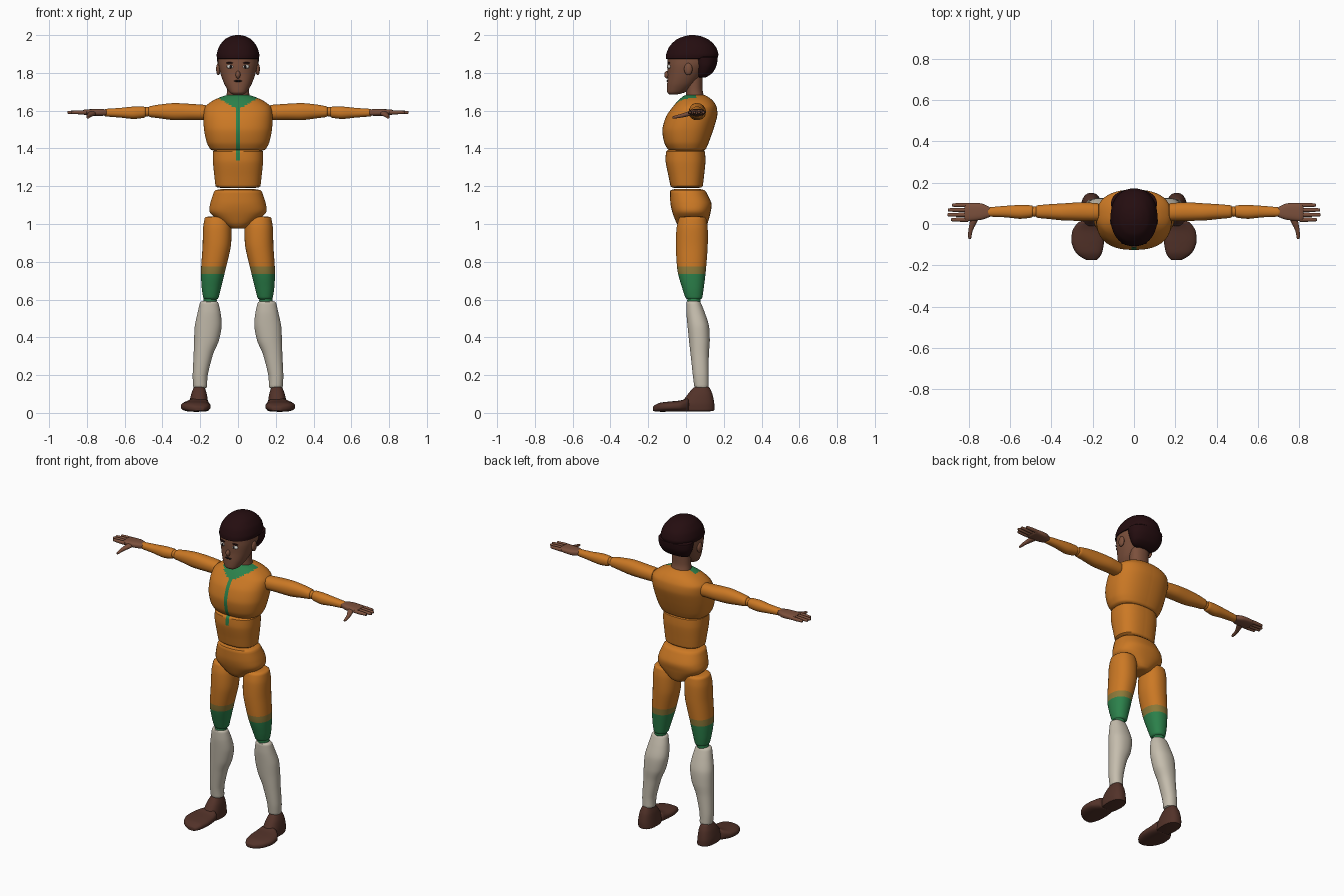
import bpy, bmesh, math
from mathutils import Vector

cube = bpy.data.objects.get("Cube")
if cube:
    bpy.data.objects.remove(cube, do_unlink=True)


def material(name, r, g, b):
    m = bpy.data.materials.new(name)
    m.use_nodes = True
    m.diffuse_color = (r, g, b, 1)
    bsdf = m.node_tree.nodes["Principled BSDF"]
    bsdf.inputs["Base Color"].default_value = (r, g, b, 1)
    bsdf.inputs["Roughness"].default_value = 0.8
    return m


ORANGE = material("orange cloth", 0.6, 0.19, 0.018)
GREEN = material("green cloth", 0.025, 0.22, 0.07)
BLEND = material("olive blend", 0.26, 0.19, 0.04)
STOCKING = material("stocking grey", 0.56, 0.51, 0.42)
SKIN = material("brown skin", 0.2, 0.08, 0.045)
HAIR = material("dark hair", 0.018, 0.004, 0.005)
SHOE = material("shoe brown", 0.085, 0.032, 0.022)
WHITE = material("eye white", 0.7, 0.68, 0.64)
DARK = material("dark detail", 0.01, 0.006, 0.006)


def finish(name, bm, mats, rule=None):
    bmesh.ops.recalc_face_normals(bm, faces=bm.faces)
    if rule:
        for f in bm.faces:
            f.material_index = rule(f.calc_center_median())
    me = bpy.data.meshes.new(name)
    bm.to_mesh(me)
    bm.free()
    for m in mats:
        me.materials.append(m)
    ob = bpy.data.objects.new(name, me)
    bpy.context.collection.objects.link(ob)
    bpy.ops.object.select_all(action='DESELECT')
    bpy.context.view_layer.objects.active = ob
    ob.select_set(True)
    bpy.ops.object.shade_smooth_by_angle(angle=math.radians(40))
    return ob


def smooth_rows(rows, steps=8):
    """Spline through the section rows."""
    out = []
    for i in range(len(rows) - 1):
        p = [rows[max(0, min(len(rows) - 1, i + k))] for k in (-1, 0, 1, 2)]
        for s in range(steps):
            t = s / steps
            row = []
            for a, b, c, d in zip(*p):
                m0, m1 = 0.42 * (c - a), 0.42 * (d - b)
                row.append((2*t**3 - 3*t*t + 1) * b + (t**3 - 2*t*t + t) * m0
                           + (3*t*t - 2*t**3) * c + (t**3 - t*t) * m1)
            out.append(row)
    return out + [list(rows[-1])]


def loft(name, axis, rows, mats, side=1, power=2.2, caps=(0.012, 0.012),
         segs=32, cuts=(), rule=None):
    """Rows hold position, then low and high limits on the two other axes."""
    bm = bmesh.new()
    rings = []
    rows = smooth_rows(rows)
    for t, a0, a1, b0, b1 in rows:
        k = 1
        for end, r in zip((rows[0][0], rows[-1][0]), caps):
            d = abs(t - end)
            if d < r:
                k = min(k, 0.72 + 0.28 * math.sqrt(1 - (1 - d / r) ** 2))
        ring = []
        for i in range(segs):
            an = 2 * math.pi * (i + 0.5) / segs
            c, s = math.cos(an), math.sin(an)
            a = (a0 + a1) / 2 + k * (a1 - a0) / 2 * math.copysign(abs(c) ** (2 / power), c)
            b = (b0 + b1) / 2 + k * (b1 - b0) / 2 * math.copysign(abs(s) ** (2 / power), s)
            x, y, z = {'x': (t, a, b), 'y': (a, t, b), 'z': (a, b, t)}[axis]
            ring.append(bm.verts.new((x * side, y, z)))
        rings.append(ring)
    for lo, hi in zip(rings, rings[1:]):
        for i in range(segs):
            j = (i + 1) % segs
            bm.faces.new((lo[i], lo[j], hi[j], hi[i]))
    bm.faces.new(rings[0])
    bm.faces.new(rings[-1])
    for co, no in cuts:
        bmesh.ops.bisect_plane(bm, geom=bm.verts[:] + bm.edges[:] + bm.faces[:],
                               plane_co=Vector(co), plane_no=Vector(no))
    return finish(name, bm, mats, rule)


def ball(name, loc, scale, mat):
    bm = bmesh.new()
    bmesh.ops.create_uvsphere(bm, u_segments=20, v_segments=12, radius=1)
    bmesh.ops.scale(bm, vec=scale, verts=bm.verts)
    bmesh.ops.translate(bm, vec=loc, verts=bm.verts)
    return finish(name, bm, [mat])


def sym(z, w, y0, y1):
    return (z, -w, w, y0, y1)


# Torso with green collar and centre stripe
STRIPE = 0.011
stripe_cuts = [((s * STRIPE, 0, 0), (1, 0, 0)) for s in (-1, 1)]


def chest_rule(c):
    if c.y < 0.05 and c.z > 1.605 + 0.6 * abs(c.x):
        return 1
    return 1 if abs(c.x) < STRIPE and c.y < 0 else 0


loft("chest", 'z', [sym(1.385, .14, -.09, .10), sym(1.43, .165, -.115, .12),
                    sym(1.50, .18, -.125, .145), sym(1.57, .183, -.105, .165),
                    sym(1.62, .174, -.07, .162), sym(1.655, .13, -.04, .14),
                    sym(1.685, .06, -.005, .10)],
     [ORANGE, GREEN], power=2.4, segs=64, cuts=stripe_cuts, rule=chest_rule)
loft("abdomen", 'z', [sym(1.19, .118, -.08, .088), sym(1.25, .125, -.092, .095),
                      sym(1.33, .133, -.108, .103), sym(1.395, .133, -.105, .10)],
     [ORANGE, GREEN], power=2.5, segs=48,
     cuts=stripe_cuts + [((0, 0, 1.335), (0, 0, 1))],
     rule=lambda c: int(abs(c.x) < STRIPE and c.y < 0 and c.z > 1.335))
loft("pelvis", 'z', [sym(.975, .04, -.025, .10), sym(1.005, .085, -.05, .115),
                     sym(1.06, .148, -.072, .13), sym(1.11, .147, -.083, .135),
                     sym(1.185, .122, -.085, .10)], [ORANGE], power=2.4)

# Head, neck and hair
loft("neck", 'z', [sym(1.65, .066, .0, .105), sym(1.71, .058, .0, .088),
                   sym(1.80, .06, .0, .09)], [SKIN])
loft("head", 'z', [sym(1.685, .032, -.092, -.045), sym(1.70, .048, -.10, .0),
                   sym(1.74, .072, -.10, .05), sym(1.79, .091, -.097, .09),
                   sym(1.85, .105, -.098, .13), sym(1.92, .10, -.09, .13),
                   sym(1.97, .06, -.04, .10)], [SKIN])
loft("hair_cap", 'z', [sym(1.873, .111, -.108, .165), sym(1.90, .113, -.105, .172),
                       sym(1.94, .10, -.088, .157), sym(1.975, .073, -.053, .122),
                       sym(1.993, .042, -.012, .082), sym(2.0, .012, .02, .045)],
     [HAIR], caps=(.001, .001))
loft("hair_back", 'z', [sym(1.775, .07, .06, .105), sym(1.80, .092, .05, .14),
                        sym(1.84, .108, .04, .162), sym(1.89, .112, .025, .17)], [HAIR])
ball("nose", (0, -.1, 1.79), (.013, .015, .02), SKIN)
ball("mouth", (0, -.0975, 1.757), (.022, .006, .005), DARK)

for side, tag in ((1, "left"), (-1, "right")):
    # Face details
    ball(tag + "_eye", (side * .041, -.088, 1.833), (.019, .011, .011), WHITE)
    ball(tag + "_pupil", (side * .039, -.095, 1.833), (.008, .006, .009), DARK)
    ball(tag + "_brow", (side * .043, -.091, 1.853), (.021, .007, .004), HAIR)
    ball(tag + "_ear", (side * .104, .012, 1.82), (.012, .022, .032), SKIN)

    # Arm
    loft(tag + "_upper_arm", 'x', [(.165, .015, .10, 1.55, 1.63), (.25, .015, .105, 1.55, 1.636),
                                   (.34, .017, .10, 1.55, 1.64), (.42, .025, .095, 1.56, 1.632),
                                   (.475, .03, .09, 1.567, 1.622)], [ORANGE], side)
    ball(tag + "_elbow", (side * .482, .06, 1.594), (.03, .025, .025), ORANGE)
    loft(tag + "_forearm", 'x', [(.487, .032, .09, 1.564, 1.621), (.55, .025, .092, 1.556, 1.622),
                                 (.62, .032, .088, 1.563, 1.615), (.71, .036, .08, 1.57, 1.609)],
         [ORANGE], side)

    # Hand
    loft(tag + "_palm", 'x', [(.69, .037, .077, 1.575, 1.606), (.74, .02, .10, 1.572, 1.609),
                              (.82, .012, .10, 1.577, 1.606)], [SKIN], side, power=2.8)
    for i, tip in enumerate((.885, .903, .90, .88)):
        y = .021 + .0235 * i
        loft(f"{tag}_finger_{i + 1}", 'x',
             [(x, y - r, y + r, 1.591 - r, 1.591 + r)
              for x, r in ((.80, .0105), (.84, .0105), (tip, .008))],
             [SKIN], side, segs=12, caps=(.001, .008))
    loft(tag + "_thumb", 'y', [(-.072, .787, .802, 1.557, 1.57), (-.03, .779, .801, 1.562, 1.582),
                               (.035, .745, .79, 1.575, 1.603)], [SKIN], side, segs=16)

    # Leg with banded thigh
    loft(tag + "_thigh", 'z', [(.60, .105, .182, .0, .085), (.66, .09, .192, -.02, .094),
                               (.75, .068, .196, -.045, .105), (.88, .038, .188, -.054, .115),
                               (.98, .035, .185, -.05, .115), (1.04, .045, .175, -.035, .105)],
         [ORANGE, GREEN, BLEND], side,
         cuts=[((0, 0, z), (0, 0, 1)) for z in (.735, .775)],
         rule=lambda c: 1 if c.z < .735 else 2 if c.z < .775 else 0)
    ball(tag + "_knee", (side * .148, .042, .595), (.036, .036, .03), GREEN)
    loft(tag + "_shin", 'z', [(.13, .163, .237, .045, .12), (.20, .16, .24, .036, .12),
                              (.31, .132, .235, .024, .121), (.38, .102, .233, .016, .126),
                              (.46, .086, .229, .008, .122), (.53, .092, .214, .002, .10),
                              (.592, .106, .2, .002, .075)], [STOCKING], side)

    # Shoe
    loft(tag + "_heel", 'z', [(.008, .155, .255, -.02, .15), (.05, .158, .257, -.022, .15),
                              (.10, .165, .248, .01, .14), (.14, .178, .232, .045, .122)],
         [SHOE], side, power=2.4, caps=(.006, .01))
    loft(tag + "_toe", 'y', [(-.175, .175, .235, .008, .036), (-.14, .155, .28, .006, .053),
                             (-.09, .145, .302, .006, .06), (-.03, .147, .297, .006, .066),
                             (.015, .155, .265, .006, .08)],
         [SHOE], side, power=2.6, caps=(.02, .01))
